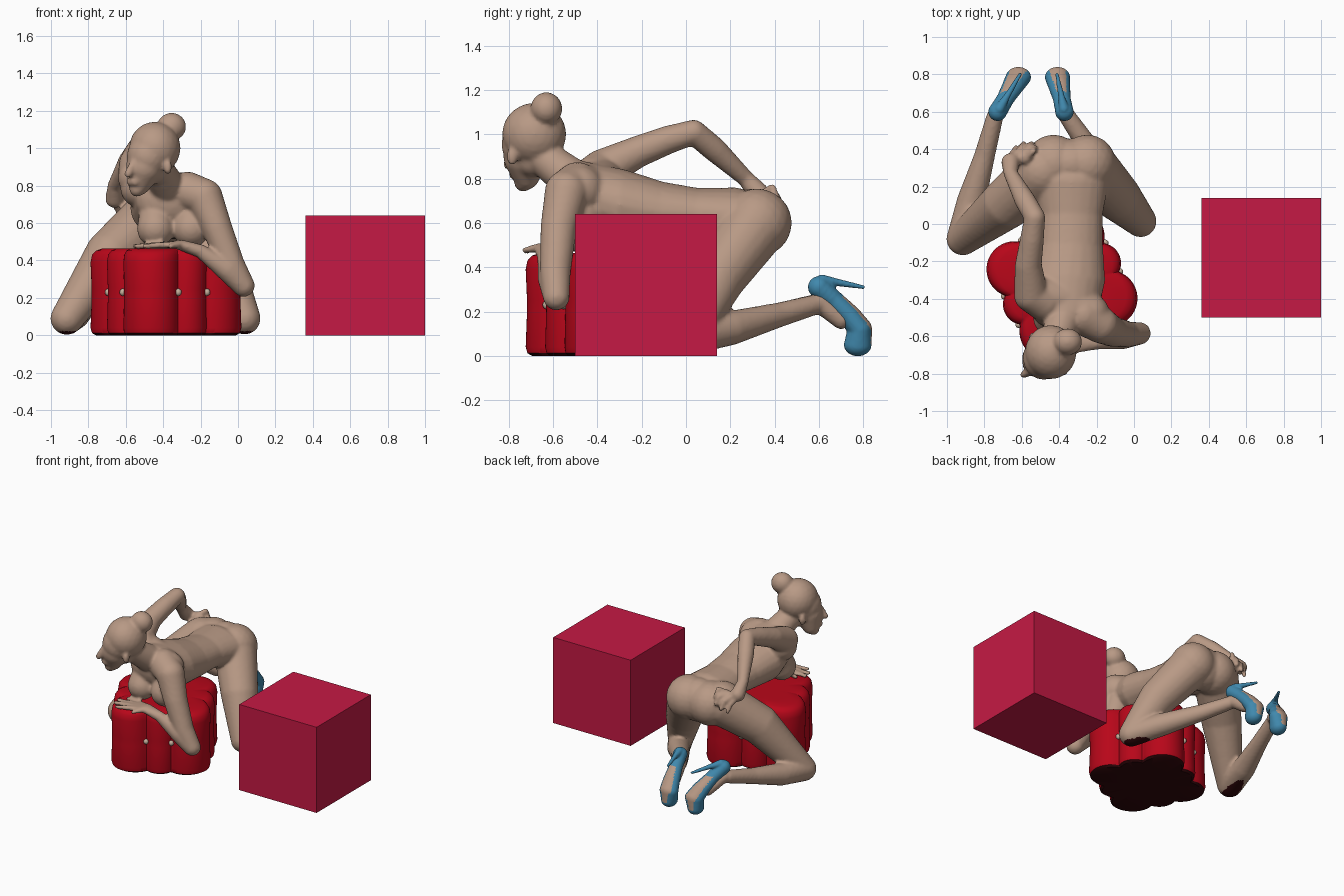
import bpy, bmesh, math
from mathutils import Vector

if "Cube" in bpy.data.objects:
    bpy.data.objects.remove(bpy.data.objects["Cube"])


def material(name, rgb):
    m = bpy.data.materials.new(name)
    m.diffuse_color = (*rgb, 1)
    m.use_nodes = True
    m.node_tree.nodes["Principled BSDF"].inputs["Base Color"].default_value = m.diffuse_color
    return m


SKIN = material("skin clay", (0.48, 0.32, 0.235))
RED = material("ottoman red", (0.48, 0.002, 0.01))
DARK = material("dark maroon underside", (0.03, 0.002, 0.003))
CRIMSON = material("cube crimson", (0.56, 0.01, 0.058))
BLUE = material("shoe blue", (0.052, 0.25, 0.42))
BEIGE = material("button beige", (0.55, 0.43, 0.33))


def add_object(name, me, *mats):
    for m in mats:
        me.materials.append(m)
    ob = bpy.data.objects.new(name, me)
    bpy.context.collection.objects.link(ob)
    return ob


def mesh_from(verts, faces):
    me = bpy.data.meshes.new("part")
    me.from_pydata(verts, [], faces)
    return me


def smooth(ob, degrees):
    bpy.ops.object.select_all(action='DESELECT')
    ob.select_set(True)
    bpy.context.view_layer.objects.active = ob
    bpy.ops.object.shade_smooth_by_angle(angle=math.radians(degrees))


def unit_ball(subdivisions):
    bm = bmesh.new()
    bmesh.ops.create_icosphere(bm, subdivisions=subdivisions, radius=1)
    bm.verts.index_update()
    data = [tuple(v.co) for v in bm.verts], [[v.index for v in f.verts] for f in bm.faces]
    bm.free()
    return data


SMALL, LARGE = unit_ball(2), unit_ball(3)


class Clay:
    """Collects overlapping ellipsoids into one mesh."""

    def __init__(self):
        self.verts, self.faces = [], []

    def blob(self, c, r):
        vs, fs = LARGE if max(r) > 0.03 else SMALL
        o = len(self.verts)
        self.verts += [(c[0] + v[0] * r[0], c[1] + v[1] * r[1], c[2] + v[2] * r[2]) for v in vs]
        self.faces += [[i + o for i in f] for f in fs]

    def chain(self, *keys):
        """Swept flesh: keys are (x, y, z, r) or (x, y, z, rx, ry, rz)."""
        keys = [(Vector(k[:3]), Vector(k[3:] if len(k) == 6 else [k[3]] * 3)) for k in keys]
        self.blob(*keys[0])
        for (c0, r0), (c1, r1) in zip(keys, keys[1:]):
            size = min(r0) + min(r1)
            n = max(2, math.ceil((c1 - c0).length / (size * (0.09 if size > 0.1 else 0.25))))
            for i in range(1, n + 1):
                self.blob(c0.lerp(c1, i / n), r0.lerp(r1, i / n))

    def fuse(self, name, voxel, passes, *mats):
        """Melt the overlapping volumes into one smooth skin."""
        ob = add_object(name, mesh_from(self.verts, self.faces))
        m = ob.modifiers.new("fuse", 'REMESH')
        m.mode, m.voxel_size = 'VOXEL', voxel
        s = ob.modifiers.new("soften", 'SMOOTH')
        s.factor, s.iterations = 0.5, passes
        deps = bpy.context.evaluated_depsgraph_get()
        me = bpy.data.meshes.new_from_object(ob.evaluated_get(deps))
        ob.modifiers.clear()
        ob.data = me
        me.materials.clear()
        for mt in mats:
            me.materials.append(mt)
        me.shade_smooth()
        return ob


# plain cube
bm = bmesh.new()
bmesh.ops.create_cube(bm, size=0.64)
bmesh.ops.translate(bm, verts=bm.verts, vec=(0.68, -0.18, 0.32))
cube = bpy.data.meshes.new("cube")
bm.to_mesh(cube)
bm.free()
add_object("cube", cube, CRIMSON)

# ottoman with four large and four small lobes
OX, OY, TURN, N = -0.385, -0.32, math.radians(-17), 240


def lobe_radius(t):
    best = 0
    for k in range(8):
        d, a = ((0.265, 0.15), (0.235, 0.108))[k % 2]
        phi = t - TURN - k * math.pi / 4
        inside = a * a - (d * math.sin(phi)) ** 2
        if inside > 0:
            best = max(best, d * math.cos(phi) + math.sqrt(inside))
    return best


verts, faces = [], []
RADII = [lobe_radius(i * 2 * math.pi / N) for i in range(N)]
PROFILE = ((0, 0.5), (0, 0.93), (0.012, 0.98), (0.04, 1), (0.2, 0.985), (0.25, 0.985), (0.39, 1),
           (0.43, 0.98), (0.452, 0.93), (0.463, 0.85), (0.465, 0.6), (0.465, 0.3))
for z, s in PROFILE:
    for i, r in enumerate(RADII):
        t = i * 2 * math.pi / N
        verts.append((OX + r * s * math.cos(t), OY + r * s * math.sin(t), z))
for k in range(len(PROFILE) - 1):
    a, b = k * N, (k + 1) * N
    faces += [(a + i, a + (i + 1) % N, b + (i + 1) % N, b + i) for i in range(N)]
faces += [list(range(N))[::-1], list(range(len(verts) - N, len(verts)))]
ottoman = add_object("ottoman", mesh_from(verts, faces), RED, DARK)
for p in ottoman.data.polygons:
    p.material_index = int(p.normal.z < -0.5)
smooth(ottoman, 35)

# buttons in the creases
buttons = Clay()
for i, r in enumerate(RADII):
    if r < RADII[i - 1] and r <= RADII[(i + 1) % N]:
        t, r = i * 2 * math.pi / N, r + 0.004
        buttons.blob((OX + r * math.cos(t), OY + r * math.sin(t), 0.23), (0.018, 0.018, 0.02))
smooth(add_object("ottoman_buttons", mesh_from(buttons.verts, buttons.faces), BEIGE), 80)

# figure
body = Clay()
chain, blob = body.chain, body.blob
# torso, from neck to pelvis
chain((-0.43, -0.65, 0.9, 0.08), (-0.38, -0.52, 0.8, 0.095))
chain((-0.37, -0.47, 0.73, 0.18, 0.1, 0.15), (-0.365, -0.3, 0.68, 0.212, 0.12, 0.165),
      (-0.345, -0.12, 0.65, 0.18, 0.1, 0.138), (-0.335, 0.05, 0.64, 0.168, 0.1, 0.118),
      (-0.335, 0.22, 0.62, 0.2, 0.12, 0.14))
for x in (-0.44, -0.25):
    chain((x, -0.46, 0.65, 0.09), (x, -0.5, 0.57, 0.1))
for x in (-0.43, -0.33, -0.25):
    blob((x, 0.32, 0.6), (0.155, 0.158 - 0.02 * (x == -0.33), 0.155))
# shoulder blades
chain((-0.38, -0.4, 0.76, 0.11), (-0.52, -0.38, 0.79, 0.11))
chain((-0.38, -0.42, 0.76, 0.11), (-0.24, -0.48, 0.75, 0.11))
# head
blob((-0.445, -0.685, 1.0), (0.138, 0.145, 0.142))
blob((-0.48, -0.715, 0.955), (0.115, 0.118, 0.12))
blob((-0.46, -0.69, 0.89), (0.085, 0.085, 0.085))
chain((-0.5, -0.725, 0.9, 0.1), (-0.527, -0.72, 0.81, 0.06), (-0.54, -0.735, 0.78, 0.04))
chain((-0.562, -0.795, 0.92, 0.018), (-0.588, -0.805, 0.862, 0.022))
chain((-0.575, -0.76, 0.82, 0.022), (-0.55, -0.78, 0.82, 0.022))
for x, y in ((-0.375, -0.785), (-0.54, -0.605)):
    blob((x, y, 0.9), (0.022, 0.025, 0.042))
# hair bun
blob((-0.355, -0.63, 1.115), (0.078, 0.072, 0.075))
# left arm, leaning on the ottoman
chain((-0.27, -0.49, 0.77, 0.105), (-0.18, -0.54, 0.74, 0.098), (-0.115, -0.575, 0.58, 0.082),
      (-0.035, -0.59, 0.38, 0.07), (0.03, -0.585, 0.265, 0.06))
chain((0.03, -0.585, 0.265, 0.06), (-0.06, -0.61, 0.35, 0.06), (-0.2, -0.635, 0.45, 0.037),
      (-0.31, -0.64, 0.485, 0.05, 0.05, 0.026))
for x, y in ((-0.5, -0.72), (-0.545, -0.67), (-0.55, -0.62), (-0.51, -0.57), (-0.36, -0.725)):
    chain((-0.31, -0.64 + (y + 0.645) * 0.4, 0.487, 0.02), (x, y, 0.476, 0.016))
# right arm, reaching back to the hip
chain((-0.48, -0.42, 0.8, 0.1), (-0.55, -0.38, 0.84, 0.092), (-0.565, -0.22, 0.92, 0.072),
      (-0.545, -0.08, 0.975, 0.064), (-0.53, 0.035, 1.01, 0.056), (-0.585, 0.13, 0.93, 0.056),
      (-0.66, 0.27, 0.8, 0.038), (-0.66, 0.33, 0.73, 0.05))
for x, y, z in ((-0.63, 0.41, 0.62), (-0.59, 0.43, 0.64), (-0.55, 0.43, 0.67), (-0.53, 0.41, 0.71)):
    chain((x - 0.05, y - 0.07, 0.73, 0.02), (x - 0.01, y - 0.02, z + 0.05, 0.018), (x, y, z, 0.016))
# legs: hip, thigh, knee, calf, ankle
chain((-0.25, 0.32, 0.6, 0.15), (-0.09, 0.145, 0.36, 0.128), (0.035, 0.015, 0.09, 0.086),
      (-0.08, 0.2, 0.125, 0.078), (-0.25, 0.42, 0.185, 0.056), (-0.36, 0.58, 0.23, 0.046))
chain((-0.49, 0.28, 0.6, 0.155), (-0.68, 0.11, 0.43, 0.138), (-0.915, -0.08, 0.09, 0.088),
      (-0.87, 0.12, 0.11, 0.078), (-0.8, 0.36, 0.17, 0.056), (-0.745, 0.57, 0.23, 0.046))

# shoes on toe tip, soles facing back; bare instep belongs to the figure
for side, hx, lean in (("left", -0.37, -0.2), ("right", -0.735, 0.6)):
    def at(y, z, *r):
        return (hx + lean * (y - 0.59), y, z, *r)
    chain(at(0.6, 0.24, 0.045), at(0.7, 0.165, 0.045))
    shoe = Clay()
    shoe.chain(at(0.6, 0.31, 0.05), at(0.67, 0.25, 0.048, 0.044, 0.044), at(0.74, 0.18, 0.06, 0.05, 0.05),
               at(0.785, 0.12, 0.068, 0.055, 0.055), at(0.775, 0.05, 0.055, 0.063, 0.052))
    shoe.chain(at(0.615, 0.338, 0.03), at(0.68, 0.332, 0.018), at(0.8, 0.31, 0.01))
    ob = shoe.fuse(side + "_shoe", 0.007, 2, BLUE, SKIN)
    for p in ob.data.polygons:
        p.material_index = int(p.normal.dot((0, 0.88, 0.47)) > 0.8 and 0.03 < p.center.z < 0.27)

# knees carry a dark patch where they touch the floor
figure = body.fuse("figure", 0.011, 4, SKIN, DARK)
for p in figure.data.polygons:
    p.material_index = int(p.normal.z < -0.8 and p.center.z < 0.03)
